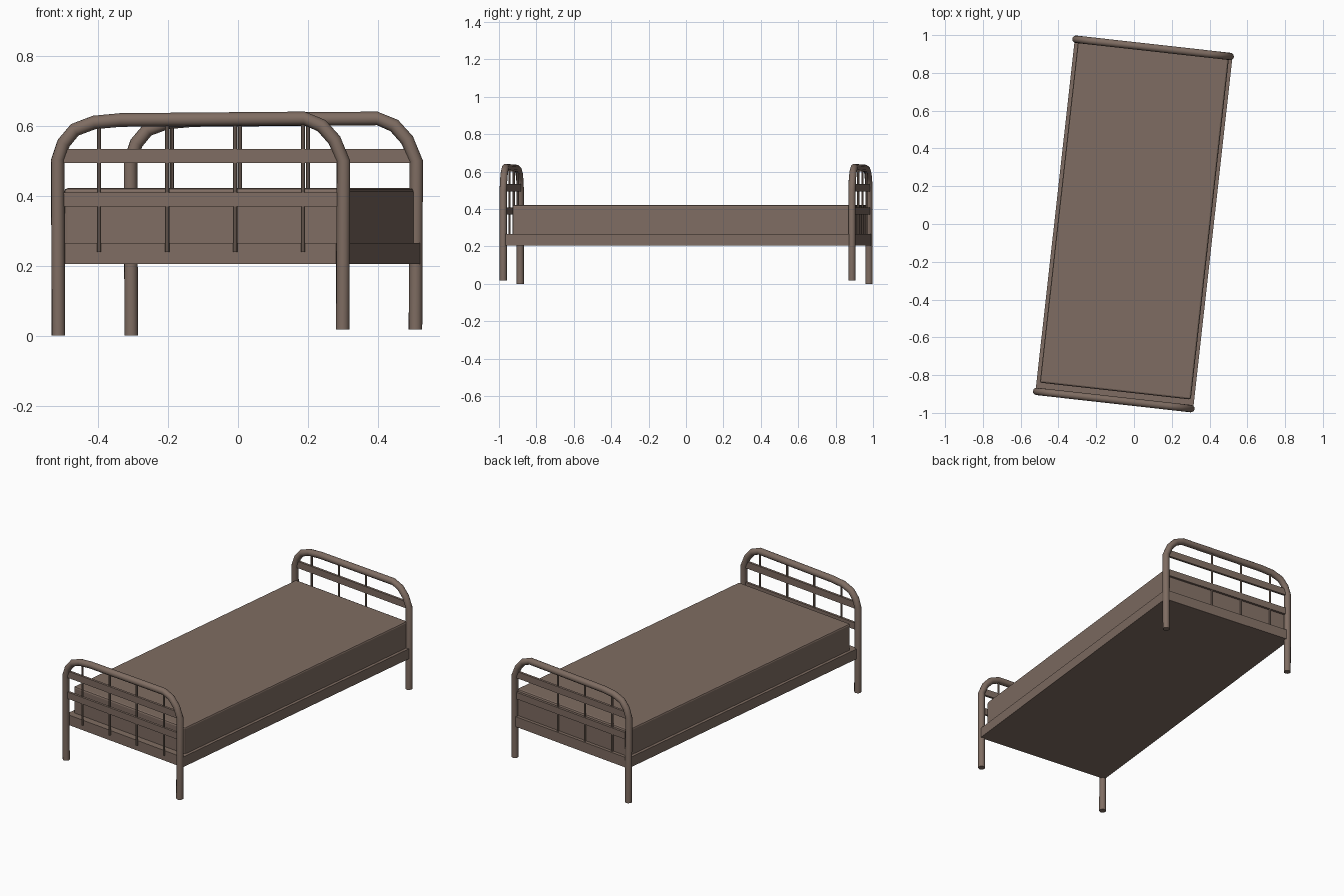
import bpy, bmesh, math
from mathutils import Matrix

if "Cube" in bpy.data.objects:
    bpy.data.objects.remove(bpy.data.objects["Cube"])

# Whole bed is turned slightly about the vertical axis
TURN = Matrix.Rotation(-math.atan2(0.111, 0.994), 4, 'Z')
END_Y = 0.938

paint = bpy.data.materials.new("warm brown")
paint.diffuse_color = (0.212, 0.152, 0.122, 1)
paint.use_nodes = True
paint.node_tree.nodes["Principled BSDF"].inputs["Base Color"].default_value = paint.diffuse_color


def add_mesh(name, bm, smooth=False):
    me = bpy.data.meshes.new(name)
    bm.to_mesh(me)
    bm.free()
    me.transform(TURN)
    me.materials.append(paint)
    ob = bpy.data.objects.new(name, me)
    bpy.context.collection.objects.link(ob)
    if smooth:
        bpy.ops.object.select_all(action='DESELECT')
        ob.select_set(True)
        bpy.context.view_layer.objects.active = ob
        bpy.ops.object.shade_smooth_by_angle(angle=math.radians(35))
    return ob


def box(name, x0, x1, y0, y1, z0, z1, bevel=0.0):
    bm = bmesh.new()
    bmesh.ops.create_cube(bm, size=1)
    for v in bm.verts:
        v.co = ((x0 + x1) / 2 + v.co.x * (x1 - x0),
                (y0 + y1) / 2 + v.co.y * (y1 - y0),
                (z0 + z1) / 2 + v.co.z * (z1 - z0))
    if bevel:
        top = [e for e in bm.edges if any(v.co.z > z1 - 1e-4 for v in e.verts)]
        bmesh.ops.bevel(bm, geom=top, offset=bevel, segments=2,
                        profile=0.5, affect='EDGES')
    return add_mesh(name, bm)


def bar(name, x, y, z0, z1, r):
    bm = bmesh.new()
    bmesh.ops.create_cone(bm, cap_ends=True, segments=8, radius1=r, radius2=r,
                          depth=z1 - z0,
                          matrix=Matrix.Translation((x, y, (z0 + z1) / 2)))
    return add_mesh(name, bm, True)


def tube(name, path, y, r, sides=12):
    """Sweep a round section along a path lying in the xz plane."""
    bm = bmesh.new()
    rings = []
    n = len(path)
    for i, (x, z) in enumerate(path):
        a, b = path[max(i - 1, 0)], path[min(i + 1, n - 1)]
        t = math.atan2(b[1] - a[1], b[0] - a[0])
        nx, nz = -math.sin(t), math.cos(t)
        if i in (0, n - 1):          # feet are cut level
            nx, nz = math.copysign(1, nx), 0
        ring = []
        for k in range(sides):
            u = 2 * math.pi * k / sides
            c, s = r * math.cos(u), r * math.sin(u)
            ring.append(bm.verts.new((x + nx * c, y + s, z + nz * c)))
        rings.append(ring)
    for p, q in zip(rings, rings[1:]):
        for k in range(sides):
            m = (k + 1) % sides
            bm.faces.new((p[k], p[m], q[m], q[k]))
    bm.faces.new(rings[0])
    bm.faces.new(rings[-1])
    bmesh.ops.recalc_face_normals(bm, faces=bm.faces)
    return add_mesh(name, bm, True)


# Base and mattress
box("bed_base", -0.42, 0.42, -0.93, 0.95, 0.205, 0.265)
box("mattress", -0.402, 0.402, -0.89, 0.931, 0.26, 0.422, bevel=0.01)

# Bent tube ends, with flat cross rails and thin upright bars
hoop = [(-0.412, 0.0), (-0.414, 0.503), (-0.397, 0.551), (-0.365, 0.589),
        (-0.309, 0.610), (-0.233, 0.617), (0.296, 0.6215), (0.345, 0.601),
        (0.382, 0.560), (0.408, 0.500), (0.406, 0.018)]
for end, y, bars in (("foot", -END_Y, (-0.295, -0.099, 0.097, 0.292)),
                     ("head", END_Y, (-0.295, -0.099, 0.097))):
    tube(end + "_tube_frame", hoop, y, 0.0195)
    box(end + "_upper_rail", -0.41, 0.405, y - 0.007, y + 0.007, 0.494, 0.534)
    box(end + "_lower_rail", -0.41, 0.405, y - 0.007, y + 0.007, 0.369, 0.409)
    for i, x in enumerate(bars):
        bar(f"{end}_bar_{i + 1}", x, y, 0.24, 0.612, 0.006)
